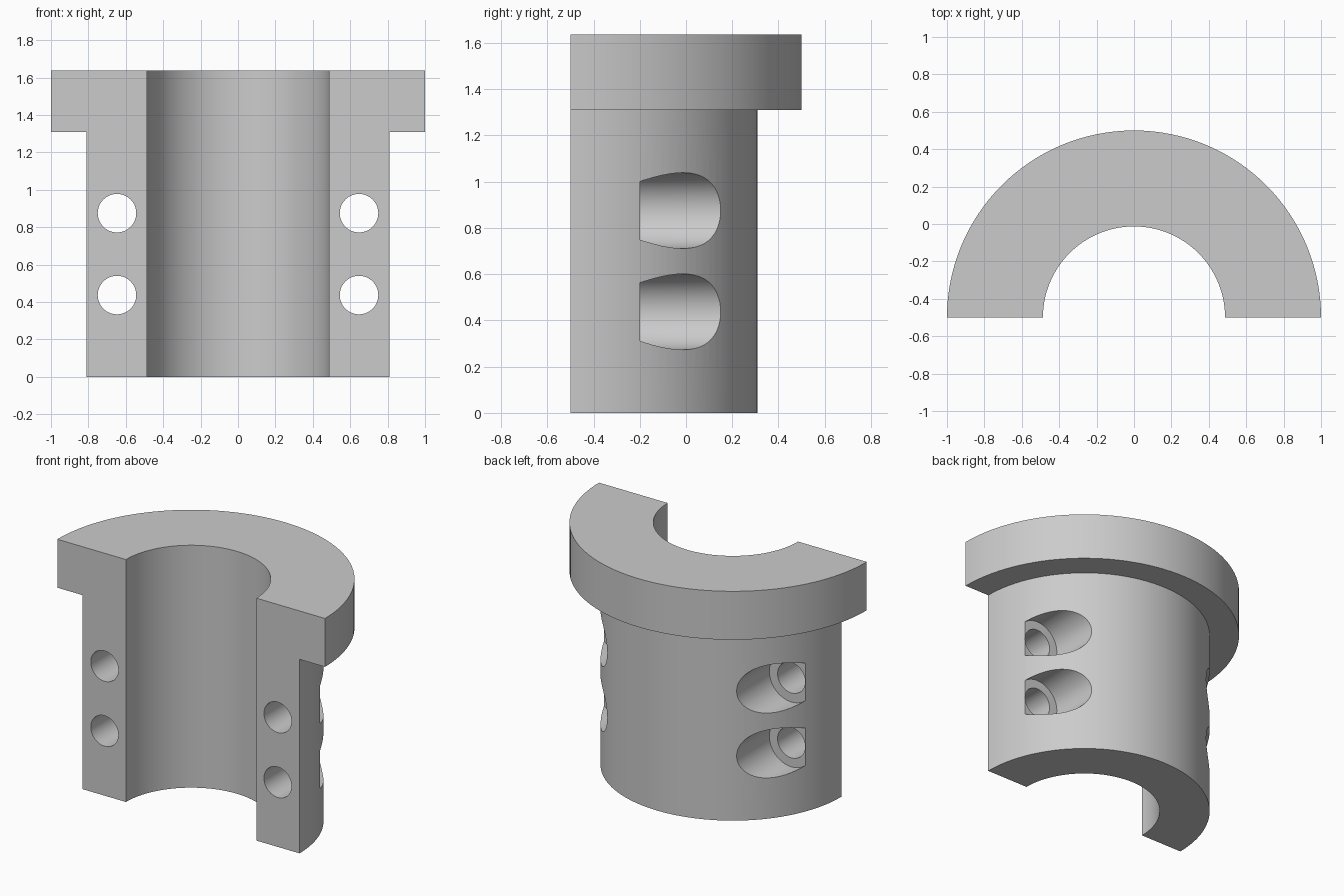
import bpy, bmesh, math
from mathutils import Matrix, Vector

cube = bpy.data.objects.get("Cube")
if cube:
    bpy.data.objects.remove(cube, do_unlink=True)

AXIS_Y = -0.5
BORE, BODY, FLANGE = 0.487, 0.81, 1.0
STEP, TOP = 1.31, 1.637

grey = bpy.data.materials.new("plain grey")
grey.use_nodes = True
colour = (0.6, 0.6, 0.6, 1)
grey.diffuse_color = colour
grey.node_tree.nodes["Principled BSDF"].inputs["Base Color"].default_value = colour


def add_object(name, bm):
    bmesh.ops.recalc_face_normals(bm, faces=bm.faces)
    mesh = bpy.data.meshes.new(name)
    bm.to_mesh(mesh)
    bm.free()
    mesh.materials.append(grey)
    obj = bpy.data.objects.new(name, mesh)
    bpy.context.collection.objects.link(obj)
    return obj


# Flanged half sleeve: closed section swept through half a turn
bm = bmesh.new()
section = [(BORE, 0), (BODY, 0), (BODY, STEP), (FLANGE, STEP), (FLANGE, TOP), (BORE, TOP)]
start = bm.faces.new([bm.verts.new((r, AXIS_Y, z)) for r, z in section])
end_cap = start.copy()
spun = bmesh.ops.spin(bm, geom=start.edges[:], cent=(0, AXIS_Y, 0), axis=(0, 0, 1),
                      angle=math.pi, steps=64)
last_edges = [e for e in spun["geom_last"] if isinstance(e, bmesh.types.BMEdge)]
bmesh.ops.contextual_create(bm, geom=last_edges)
bmesh.ops.remove_doubles(bm, verts=bm.verts, dist=1e-5)
sleeve = add_object("flanged_half_sleeve", bm)


# Bolt holes with counterbores opening at the back
def add_cylinder(bm, x, z, radius, y0, y1):
    place = Matrix.Translation(Vector((x, (y0 + y1) / 2, z))) @ Matrix.Rotation(math.pi / 2, 4, "X")
    bmesh.ops.create_cone(bm, cap_ends=True, segments=48, radius1=radius, radius2=radius,
                          depth=y1 - y0, matrix=place)


for name, radius, y0, y1 in (("bolt_hole_cutter", 0.103, -0.7, 0.6),
                             ("counterbore_cutter", 0.164, -0.2, 0.6)):
    bm = bmesh.new()
    for x in (-0.647, 0.647):
        for z in (0.437, 0.875):
            add_cylinder(bm, x, z, radius, y0, y1)
    cutter = add_object(name, bm)
    cutter.hide_render = True
    cutter.hide_set(True)
    cut = sleeve.modifiers.new(name, "BOOLEAN")
    cut.operation = "DIFFERENCE"
    cut.solver = "EXACT"
    cut.object = cutter

# Apply the cuts, remove the cutters, and smooth the curved walls
bpy.ops.object.select_all(action="DESELECT")
sleeve.select_set(True)
bpy.context.view_layer.objects.active = sleeve
for cut in list(sleeve.modifiers):
    cutter = cut.object
    bpy.ops.object.modifier_apply(modifier=cut.name)
    bpy.data.objects.remove(cutter, do_unlink=True)
bpy.ops.object.shade_smooth_by_angle(angle=math.radians(30))
